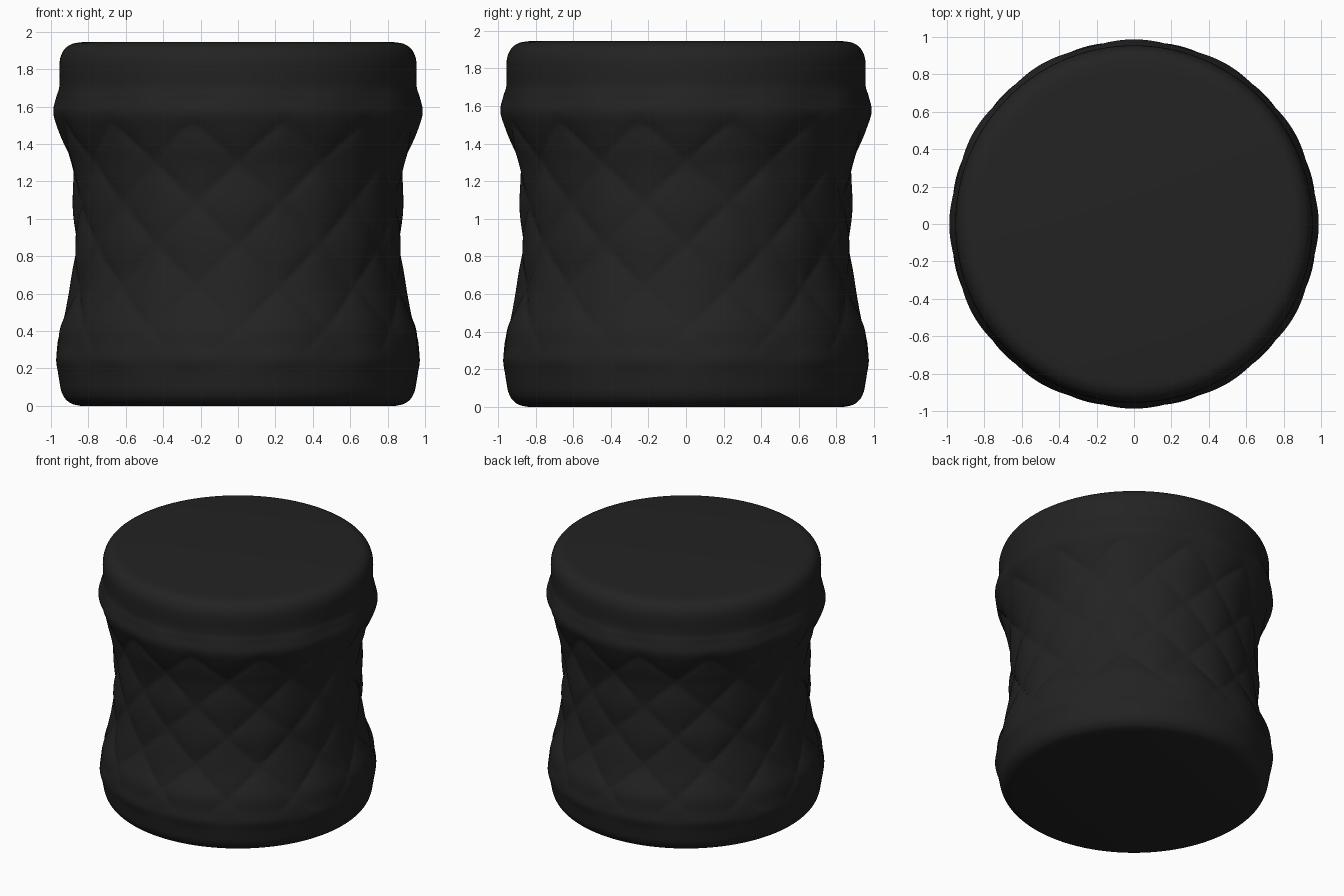
import bpy, bmesh, math

if "Cube" in bpy.data.objects:
    bpy.data.objects.remove(bpy.data.objects["Cube"])

# Black upholstery
leather = bpy.data.materials.new("black_leather")
leather.diffuse_color = (0.0165, 0.0165, 0.0165, 1)
leather.use_nodes = True
leather.node_tree.nodes["Principled BSDF"].inputs["Base Color"].default_value = leather.diffuse_color

# Outer silhouette of the padded side (radius, height)
PROFILE = [(0.84, 0.0), (0.89, 0.012), (0.925, 0.04), (0.945, 0.08), (0.955, 0.13),
           (0.965, 0.18), (0.983, 0.25), (0.975, 0.33), (0.962, 0.42), (0.93, 0.52),
           (0.903, 0.62), (0.89, 0.72), (0.885, 0.85), (0.883, 1.0), (0.886, 1.15),
           (0.90, 1.28), (0.93, 1.38), (0.963, 1.48), (0.988, 1.57), (0.972, 1.65),
           (0.955, 1.71), (0.955, 1.82), (0.947, 1.87), (0.925, 1.91), (0.885, 1.936),
           (0.83, 1.945)]
AROUND, DIAMONDS, STEPS = 288, 12, 7
PERIOD, CROSSING = 0.445, 0.86


def smooth(a, b, x):
    t = max(0.0, min(1.0, (x - a) / (b - a)))
    return t * t * (3 - 2 * t)


def spline(points, steps):
    """Catmull-Rom refinement of the profile."""
    p = [points[0]] + points + [points[-1]]
    out = []
    for i in range(1, len(p) - 2):
        for s in range(steps):
            t = s / steps
            out.append(tuple(0.5 * (2 * b + (c - a) * t + (2 * a - 5 * b + 4 * c - d) * t * t
                                    + (3 * b - a - 3 * c + d) * t ** 3)
                             for a, b, c, d in zip(p[i - 1], p[i], p[i + 1], p[i + 2])))
    return out + [points[-1]]


def quilt(theta, z):
    """Depth of the stitched diamonds, plus soft scallops on the two rims."""
    u = DIAMONDS * theta / math.tau
    v = (z - CROSSING) / PERIOD
    seam = abs(math.sin(math.pi * (u + v)) * math.sin(math.pi * (u - v)))
    zone = smooth(0.24, 0.44, z) * (1 - smooth(1.46, 1.62, z))
    depth = -0.024 * zone * (1 - seam ** 0.5)
    wave = math.cos(math.tau * u)
    for height, sign in ((0.27, -1), (1.62, 1)):
        depth += 0.006 * (sign * wave - 1) * math.exp(-((z - height) / 0.07) ** 2)
    # gentle creasing so the stitching is not perfectly regular
    depth += 0.003 * zone * math.sin(5 * theta + 7 * z) * math.sin(9 * theta - 11 * z)
    return depth


# Quilted pouf body: lathed rings with flat top and bottom
bm = bmesh.new()
rings = []
for r, z in spline(PROFILE, STEPS):
    ring = []
    for i in range(AROUND):
        th = math.tau * i / AROUND
        rr = r + quilt(th, z)
        ring.append(bm.verts.new((rr * math.sin(th), -rr * math.cos(th), z)))
    rings.append(ring)
for lo, hi in zip(rings, rings[1:]):
    for i in range(AROUND):
        j = (i + 1) % AROUND
        bm.faces.new((lo[i], lo[j], hi[j], hi[i]))
bm.faces.new(rings[-1])
bm.faces.new(rings[0][::-1])
bmesh.ops.recalc_face_normals(bm, faces=bm.faces)

mesh = bpy.data.meshes.new("quilted_pouf")
bm.to_mesh(mesh)
bm.free()
mesh.materials.append(leather)
pouf = bpy.data.objects.new("quilted_pouf", mesh)
bpy.context.collection.objects.link(pouf)
bpy.context.view_layer.objects.active = pouf
pouf.select_set(True)
bpy.ops.object.shade_smooth_by_angle(angle=math.radians(60))
